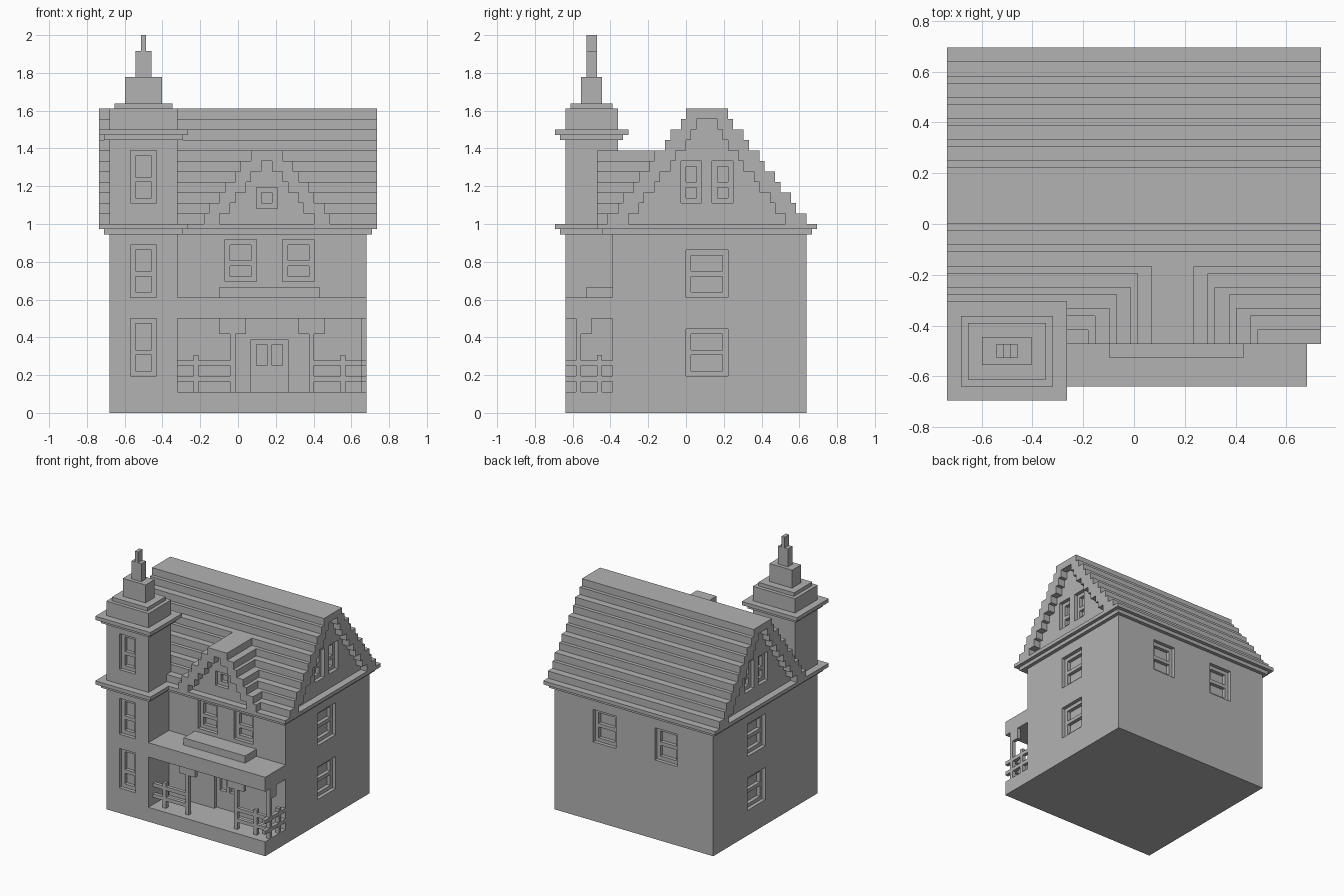
import bpy
import bmesh

cube = bpy.data.objects.get("Cube")
if cube:
    bpy.data.objects.remove(cube, do_unlink=True)

U = 1 / 36  # building module

stone = bpy.data.materials.new("plain_grey")
stone.use_nodes = True
GREY = (0.45, 0.45, 0.45, 1)
stone.diffuse_color = GREY
stone.node_tree.nodes["Principled BSDF"].inputs["Base Color"].default_value = GREY


def add_prism(bm, outline, start, end, axis):
    """Extrude a flat outline along an axis; outline is (side, height) for x and y, (x, y) for z."""
    place = {"x": lambda a, b, d: (d, a, b),
             "y": lambda a, b, d: (a, d, b),
             "z": lambda a, b, d: (a, b, d)}[axis]
    rings = [[bm.verts.new([c * U for c in place(a, b, d)]) for a, b in outline]
             for d in (start, end)]
    bm.faces.new(rings[0])
    bm.faces.new(rings[1][::-1])
    n = len(outline)
    for i in range(n):
        j = (i + 1) % n
        bm.faces.new((rings[0][i], rings[0][j], rings[1][j], rings[1][i]))


def add_box(bm, x, y, z):
    add_prism(bm, [(x[0], y[0]), (x[1], y[0]), (x[1], y[1]), (x[0], y[1])], *z, "z")


def finish(name, bm):
    bmesh.ops.recalc_face_normals(bm, faces=bm.faces)
    mesh = bpy.data.meshes.new(name)
    bm.to_mesh(mesh)
    bm.free()
    mesh.materials.append(stone)
    obj = bpy.data.objects.new(name, mesh)
    bpy.context.scene.collection.objects.link(obj)
    return obj


def boxes(name, *parts):
    bm = bmesh.new()
    for part in parts:
        add_box(bm, *part)
    return finish(name, bm)


def prism(name, outline, start, end, axis):
    bm = bmesh.new()
    add_prism(bm, outline, start, end, axis)
    return finish(name, bm)


def stairs(halves, centre, base, rise=2):
    """Stepped gable line running from the lower left to the lower right."""
    left = []
    for i, h in enumerate(halves):
        left += [(-h, base + i * rise), (-h, base + (i + 1) * rise)]
    right = [(-a, b) for a, b in reversed(left)]
    return [(a + centre, b) for a, b in left + right]


# Window openings: a shallow reveal with deeper panes behind it
class Openings:
    def __init__(self):
        self.reveals, self.panes = bmesh.new(), bmesh.new()

    def cut(self, bm, side, plane, u, z, depth):
        inward = 1 if plane < 0 else -1
        d = sorted((plane - inward, plane + inward * depth))
        if side == "y":
            add_box(bm, u, d, z)
        else:
            add_box(bm, d, u, z)

    def window(self, side, plane, u, z, divider=None):
        self.cut(self.reveals, side, plane, u, z, 1)
        inner = (u[0] + 1, u[1] - 1)
        rows = [(z[0] + 1, z[1] - 1)]
        if divider:
            rows = [(z[0] + 1, divider), (divider + 1, z[1] - 1)]
        for row in rows:
            self.cut(self.panes, side, plane, inner, row, 2)

    def apply_to(self, wall):
        cutters = []
        for bm in (self.reveals, self.panes):
            cutter = finish("opening_cutter", bm)
            cutter.hide_render = True
            mod = wall.modifiers.new("openings", "BOOLEAN")
            mod.operation, mod.solver, mod.object = "DIFFERENCE", "EXACT", cutter
            cutters.append(cutter)
        bpy.context.view_layer.update()
        graph = bpy.context.evaluated_depsgraph_get()
        mesh = bpy.data.meshes.new_from_object(wall.evaluated_get(graph))
        wall.modifiers.clear()
        wall.data = mesh
        for cutter in cutters:
            bpy.data.objects.remove(cutter, do_unlink=True)


WALL = 24.5
TOWER_X, TOWER_Y = (-24.5, -11.5), (-23, -13)

# Main house walls, door and windows
house = boxes("house_walls", ((-WALL, WALL), (-14, 23), (0, 34)))
holes = Openings()
for plane in (-WALL, WALL):
    holes.window("x", plane, (0, 8), (7, 16), 11)
    holes.window("x", plane, (0, 8), (22, 31), 26)
for left in (-13.5, 5.5):
    holes.window("y", 23, (left, left + 7), (22, 31), 26)
for left in (-2.5, 8.5):
    holes.window("y", -14, (left, left + 6), (25, 33), 28)
holes.cut(holes.reveals, "y", -14, (2.5, 9.5), (4, 14), 1)
for left in (3.5, 6.5):
    holes.cut(holes.panes, "y", -14, (left, left + 2), (9, 13), 2)
holes.apply_to(house)

# Eaves and stepped main roof
boxes("main_eaves", ((-25.5, 25.5), (-16, 24), (34, 35)),
      ((-26.5, 26.5), (-17, 25), (35, 36)))
roof_outer = [19, 17, 16, 14, 13, 11, 10, 8, 7, 5, 4]
roof_inner = [15, 13, 12, 10, 9, 7, 6, 4, 3, 2]
inner_line = stairs(roof_inner, 4, 36)
prism("main_roof", stairs(roof_outer, 4, 36) + inner_line[::-1], -26.5, 26.5, "x")
gable = prism("gable_walls", inner_line, -WALL, WALL, "x")
holes = Openings()
for plane in (-WALL, WALL):
    for left in (-1, 5):
        holes.window("x", plane, (left, left + 4), (40, 48), 43)
holes.apply_to(gable)

# Front dormer
inner_line = stairs([9, 7, 6, 4, 3, 1], 5.5, 36)
prism("dormer_roof", stairs([12, 11, 9, 8, 6, 5, 3], 5.5, 36) + inner_line[::-1],
      -17, -6, "y")
dormer = prism("dormer_wall", inner_line, -15, -6, "y")
holes = Openings()
holes.window("y", -15, (3.5, 7.5), (39, 43))
holes.apply_to(dormer)

# Corner tower
tower = prism("tower_walls", [(TOWER_X[0], 0), (TOWER_X[1], 0), (TOWER_X[1], 58),
                              (TOWER_X[0], 58)], *TOWER_Y, "y")
holes = Openings()
for z, divider in (((7, 18), 11), ((22, 32), 26), ((40, 50), 44)):
    holes.window("y", -23, (-20.5, -15.5), z, divider)
holes.apply_to(tower)


def around_tower(grow_x, grow_y, bottom, top):
    return ((TOWER_X[0] - grow_x, TOWER_X[1] + grow_x),
            (TOWER_Y[0] - grow_y, TOWER_Y[1] + grow_y), (bottom, top))


for label, z in (("lower", 34), ("upper", 52)):
    boxes(f"tower_{label}_cornice", around_tower(1, 1, z, z + 1),
          around_tower(2, 2, z + 1, z + 2))
boxes("tower_spire", around_tower(-1, -1, 58, 59), around_tower(-3, -3, 59, 64),
      around_tower(-5, -4, 64, 69), around_tower(-6, -4, 69, 72))

# Porch
PORCH = (-11.5, WALL)
boxes("porch_floor", (PORCH, (-23, -14), (0, 4)))
boxes("porch_roof", (PORCH, (-23, -14), (18, 22)))
boxes("porch_roof_step", ((-3.5, 15.5), (-19, -14), (22, 24)))
POST_Y = (-21, -20)
boxes("porch_posts", *[((x, x + 1), POST_Y, (4, 18)) for x in (-1.5, 13.5, 23.5)])
boxes("post_brackets", *[((x - 2, x + 3), POST_Y, (15, 18)) for x in (-1.5, 13.5)],
      ((23.5, 24.5), (-20, -18), (15, 18)))

# Railings with a short post in each run
rails = []
for z in (6, 9):
    rails += [((-11.5, -1.5), POST_Y, (z, z + 1)),
              ((14.5, 23.5), POST_Y, (z, z + 1)),
              ((23.5, 24.5), (-23, -14), (z, z + 1))]
boxes("porch_rails", *rails)
boxes("rail_posts", *[((x, x + 1), POST_Y, (4, 11)) for x in (-8.5, 19.5)],
      ((23.5, 24.5), (-17, -16), (4, 11)))
